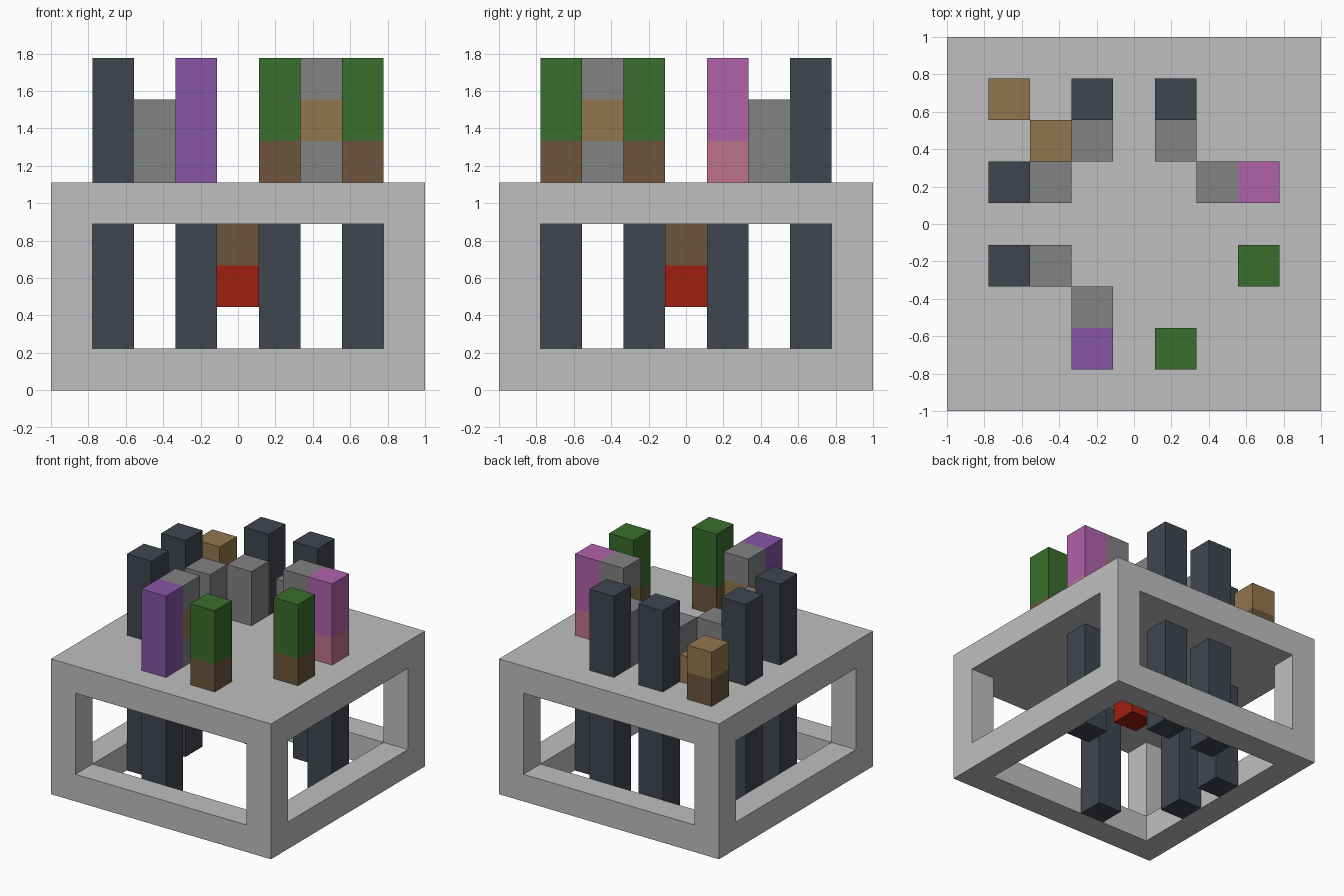
import bpy
import bmesh
from mathutils import Vector

U = 2 / 9  # one grid block

if "Cube" in bpy.data.objects:
    bpy.data.objects.remove(bpy.data.objects["Cube"], do_unlink=True)

COLOURS = {
    "light_grey": (0.52, 0.52, 0.52),
    "mid_grey": (0.223, 0.223, 0.223),
    "slate": (0.051, 0.06, 0.078),
    "purple": (0.238, 0.089, 0.381),
    "green": (0.042, 0.156, 0.026),
    "brown": (0.153, 0.091, 0.045),
    "tan": (0.287, 0.181, 0.076),
    "magenta": (0.434, 0.122, 0.402),
    "rose": (0.521, 0.171, 0.262),
    "red": (0.342, 0.0144, 0.0048),
}


def make_material(name, rgb):
    mat = bpy.data.materials.new(name)
    mat.use_nodes = True
    mat.diffuse_color = (*rgb, 1)
    node = next(n for n in mat.node_tree.nodes if n.type == "BSDF_PRINCIPLED")
    node.inputs["Base Color"].default_value = (*rgb, 1)
    return mat


MATS = {name: make_material(name, rgb) for name, rgb in COLOURS.items()}


def block(name, low, size, bands):
    """Box in grid units; bands list (colour, top height) from the bottom up."""
    bm = bmesh.new()
    bmesh.ops.create_cube(bm, size=1)
    for v in bm.verts:
        p = [low[i] + (v.co[i] + 0.5) * size[i] for i in range(3)]
        v.co = Vector((p[0] - 4.5, p[1] - 4.5, p[2])) * U
    for _, top in bands[:-1]:
        bmesh.ops.bisect_plane(bm, geom=bm.verts[:] + bm.edges[:] + bm.faces[:],
                               plane_co=(0, 0, top * U), plane_no=(0, 0, 1))
    for f in bm.faces:
        height = f.calc_center_median().z / U
        f.material_index = sum(height > top + 0.01 for _, top in bands[:-1])
    mesh = bpy.data.meshes.new(name)
    bm.to_mesh(mesh)
    bm.free()
    for colour, _ in bands:
        mesh.materials.append(MATS[colour])
    obj = bpy.data.objects.new(name, mesh)
    bpy.context.collection.objects.link(obj)
    return obj


def column(name, x, y, base, *bands):
    block(name, (x, y, base), (1, 1, bands[-1][1] - base), bands)


# Open frame: top slab, corner posts and floor beams
grey = [("light_grey", 5)]
block("frame_top", (0, 0, 4), (9, 9, 1), grey)
for sx, x in (("right", 0), ("left", 8)):
    block(f"floor_beam_{sx}", (x, 1, 0), (1, 7, 1), grey)
    for sy, y in (("front", 0), ("back", 8)):
        block(f"post_{sy}_{sx}", (x, y, 0), (1, 1, 4), grey)
for sy, y in (("front", 0), ("back", 8)):
    block(f"floor_beam_{sy}", (1, y, 0), (7, 1, 1), grey)

# Slate legs that pass through the slab
for i, (x, y) in enumerate([(1, 3), (1, 5), (3, 7), (5, 7)]):
    column(f"leg_{i + 1}", x, y, 0, ("slate", 8))
column("purple_leg", 3, 1, 0, ("slate", 5), ("purple", 8))
column("magenta_leg", 7, 5, 0, ("slate", 5), ("rose", 6), ("magenta", 8))

# Green topped posts
for name, x, y in (("front", 5, 1), ("left", 7, 3)):
    column(f"green_post_{name}", x, y, 5, ("brown", 6), ("green", 8))

# Grey leg joints
for i, (x, y) in enumerate([(2, 3), (2, 5), (3, 6), (5, 6)]):
    column(f"leg_joint_{i + 1}", x, y, 5, ("mid_grey", 7))
for name, x, y in (("front", 3, 2), ("left", 6, 5)):
    column(f"tall_joint_{name}", x, y, 5,
           ("mid_grey", 6), ("tan", 7), ("mid_grey", 8))

# Tail steps at the back corner
column("tail_base", 2, 6, 5, ("tan", 6))
column("tail_tip", 1, 7, 5, ("brown", 6), ("tan", 7))

# Hanging centre piece under the slab
column("hanging_core", 4, 4, 2, ("red", 3), ("brown", 4))
